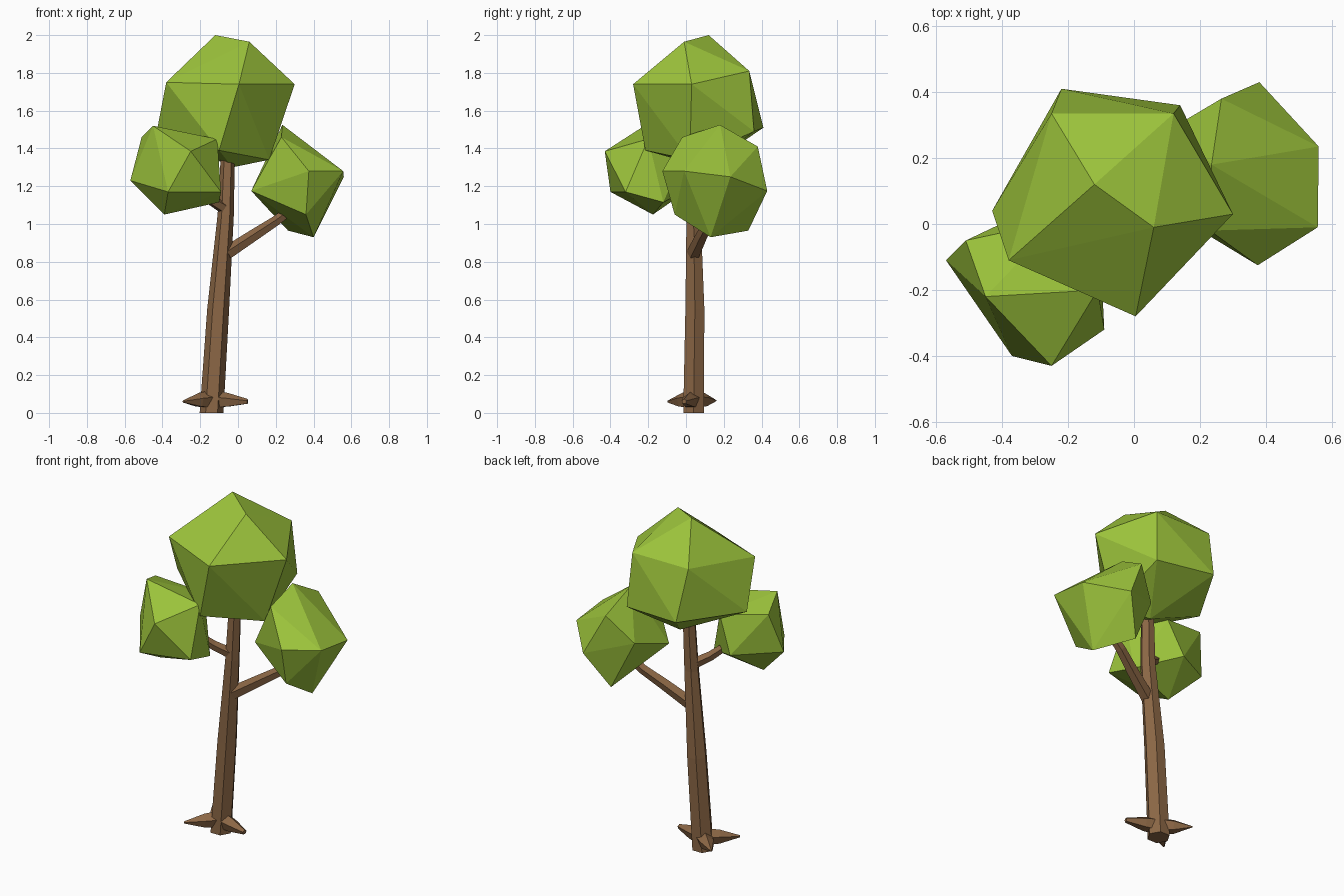
import bpy, bmesh, math
from mathutils import Vector

if "Cube" in bpy.data.objects:
    bpy.data.objects.remove(bpy.data.objects["Cube"])


def material(name, color):
    m = bpy.data.materials.new(name)
    m.diffuse_color = (*color, 1)
    m.use_nodes = True
    m.node_tree.nodes["Principled BSDF"].inputs["Base Color"].default_value = m.diffuse_color
    return m


BARK = material("bark", (0.26, 0.135, 0.06))
LEAF = material("leaf", (0.34, 0.56, 0.045))


def finish(name, bm, mat):
    bmesh.ops.recalc_face_normals(bm, faces=bm.faces[:])
    mesh = bpy.data.meshes.new(name)
    bm.to_mesh(mesh)
    bm.free()
    mesh.materials.append(mat)
    obj = bpy.data.objects.new(name, mesh)
    bpy.context.collection.objects.link(obj)
    return obj


def limb(name, path, radii, sides, axis=None):
    """Faceted tapering tube along a path."""
    path = [Vector(p) for p in path]
    axis = Vector(axis) if axis else (path[-1] - path[0]).normalized()
    ref = Vector((0, 0, 1)) if abs(axis.z) < 0.9 else Vector((1, 0, 0))
    u = (ref - axis * ref.dot(axis)).normalized()
    v = axis.cross(u)
    bm = bmesh.new()
    rings = []
    for p, r in zip(path, radii):
        angles = [2 * math.pi * i / sides for i in range(sides)]
        rings.append([bm.verts.new(p + r * (u * math.cos(a) + v * math.sin(a))) for a in angles])
    for low, high in zip(rings, rings[1:]):
        for i in range(sides):
            j = (i + 1) % sides
            bm.faces.new((low[i], low[j], high[j], high[i]))
    bm.faces.new(rings[0])
    bm.faces.new(rings[-1])
    return finish(name, bm, BARK)


def clump(name, corners):
    """Faceted leaf clump: convex hull around its twelve or so corners."""
    bm = bmesh.new()
    for c in corners:
        bm.verts.new(c)
    hull = bmesh.ops.convex_hull(bm, input=bm.verts[:])
    loose = [v for v in bm.verts if not v.link_faces]
    bmesh.ops.delete(bm, geom=loose, context='VERTS')
    return finish(name, bm, LEAF)


# Six-sided leaning trunk
limb("trunk", [(-0.14, 0.04, 0), (-0.105, 0.047, 0.55), (-0.065, 0.04, 1.05), (-0.052, 0.05, 1.42)],
     [0.063, 0.058, 0.043, 0.036], 6, axis=(0, 0, 1))

# Branches running into the side clumps
limb("right_branch", [(-0.06, 0.04, 0.845), (0.085, 0.085, 0.94), (0.2, 0.125, 1.015), (0.3, 0.14, 1.09)],
     [0.038, 0.033, 0.028, 0.024], 5)
limb("left_branch", [(-0.06, 0.04, 1.075), (-0.15, -0.02, 1.13), (-0.23, -0.08, 1.2)],
     [0.032, 0.027, 0.022], 5)

# Roots spreading from the foot
for name, tip, tip_radius in (("right_root", (0.05, -0.01, 0.06), 0.014),
                              ("front_left_root", (-0.29, -0.095, 0.06), 0.006),
                              ("back_left_root", (-0.28, 0.16, 0.065), 0.003)):
    start = Vector((-0.14, 0.04, 0.07))
    tip = Vector(tip)
    limb(name, [start, start.lerp(tip, 0.45), tip], [0.05, 0.04, tip_radius], 5)

# Leaf clumps
clump("top_leaves", [
    (-0.12, 0.12, 2.0), (0.06, -0.01, 1.965), (-0.38, -0.11, 1.75), (0.005, -0.28, 1.74),
    (0.30, 0.03, 1.74), (0.12, 0.335, 1.81), (-0.25, 0.335, 1.81), (-0.22, 0.41, 1.51),
    (0.14, 0.36, 1.49), (-0.43, 0.04, 1.49), (-0.10, -0.215, 1.39), (0.165, 0.02, 1.34),
    (-0.03, 0.1, 1.30)])
clump("right_leaves", [
    (0.235, 0.18, 1.525), (0.56, 0.235, 1.25), (0.557, -0.01, 1.28), (0.375, -0.125, 1.28),
    (0.40, 0.13, 0.93), (0.38, 0.43, 1.175), (0.265, 0.38, 1.41), (0.07, 0.06, 1.175),
    (0.23, -0.02, 1.46), (0.36, -0.06, 1.05), (0.265, 0.33, 0.965), (0.13, 0.3, 1.25)])
clump("left_leaves", [
    (-0.45, -0.22, 1.52), (-0.51, -0.05, 1.46), (-0.57, -0.11, 1.23), (-0.25, -0.43, 1.385),
    (-0.37, -0.40, 1.17), (-0.09, -0.32, 1.17), (-0.39, -0.175, 1.05), (-0.11, -0.2, 1.45),
    (-0.10, -0.12, 1.115), (-0.23, 0.01, 1.41), (-0.32, 0.04, 1.2)])
